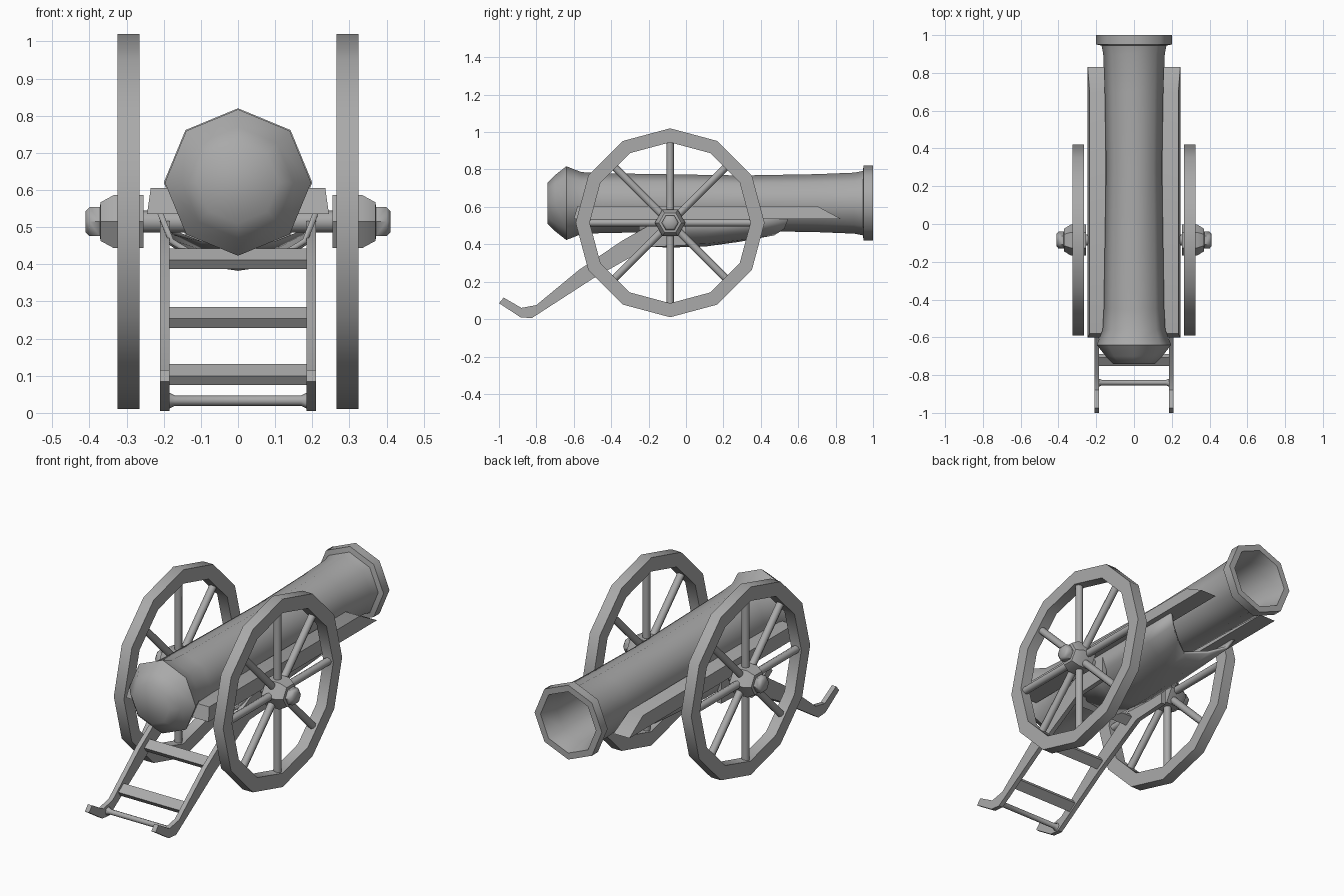
import bpy, bmesh, math
from mathutils import Vector, Matrix

if "Cube" in bpy.data.objects:
    bpy.data.objects.remove(bpy.data.objects["Cube"], do_unlink=True)

grey = bpy.data.materials.new("plain grey")
grey.use_nodes = True
grey.diffuse_color = (0.4, 0.4, 0.4, 1)
grey.node_tree.nodes["Principled BSDF"].inputs["Base Color"].default_value = (0.4, 0.4, 0.4, 1)


def finish(name, bm, angle=50):
    bmesh.ops.recalc_face_normals(bm, faces=bm.faces)
    mesh = bpy.data.meshes.new(name)
    bm.to_mesh(mesh)
    bm.free()
    obj = bpy.data.objects.new(name, mesh)
    bpy.context.collection.objects.link(obj)
    mesh.materials.append(grey)
    bpy.ops.object.select_all(action='DESELECT')
    obj.select_set(True)
    bpy.context.view_layer.objects.active = obj
    bpy.ops.object.shade_smooth_by_angle(angle=math.radians(angle))
    return obj


def lathe(bm, profile, sides, place, closed=False):
    """Turn (distance along axis, radius) points round the local z axis."""
    rings = []
    for d, r in profile:
        rings.append([bm.verts.new(place @ Vector((
            r * math.cos(math.tau * i / sides), r * math.sin(math.tau * i / sides), d)))
            for i in range(sides)])
    pairs = list(zip(rings, rings[1:]))
    if closed:
        pairs.append((rings[-1], rings[0]))
    else:
        bm.faces.new(rings[0])
        bm.faces.new(rings[-1])
    for a, b in pairs:
        for i in range(sides):
            j = (i + 1) % sides
            bm.faces.new((a[i], a[j], b[j], b[i]))


def extrude_side(bm, outline, x0, x1):
    """Solid between x0 and x1 from a (y, z) outline."""
    a = [bm.verts.new((x0, y, z)) for y, z in outline]
    b = [bm.verts.new((x1, y, z)) for y, z in outline]
    bm.faces.new(a)
    bm.faces.new(b)
    for i in range(len(a)):
        j = (i + 1) % len(a)
        bm.faces.new((a[i], a[j], b[j], b[i]))


def rod(bm, start, end, radius, sides=8):
    start, end = Vector(start), Vector(end)
    d = end - start
    place = Matrix.Translation(start) @ d.to_track_quat('Z', 'Y').to_matrix().to_4x4()
    lathe(bm, [(0, radius), (d.length, radius)], sides, place)


AXLE_Y, AXLE_Z = -0.085, 0.515

# Octagonal gun barrel with a hollow bore, lying along y
bm = bmesh.new()
along_y = Matrix.Translation((0, 0, 0.62)) @ Matrix.Rotation(-math.pi / 2, 4, 'X')
lathe(bm, [(-0.74, 0.11), (-0.70, 0.15), (-0.64, 0.197), (-0.56, 0.166), (-0.45, 0.16),
           (0.3, 0.148), (0.7, 0.155), (0.9, 0.163), (0.945, 0.172), (0.95, 0.2),
           (1.0, 0.2), (1.0, 0.165), (0.9, 0.14), (0.2, 0.12)], 8, along_y)
finish("barrel", bm)

for side, s in (("left", 1), ("right", -1)):
    # Local z points outwards, local x points up
    outward = Matrix.Translation((0, AXLE_Y, AXLE_Z)) @ Matrix(
        ((0, 0, s, 0), (0, 1, 0, 0), (1, 0, 0, 0), (0, 0, 0, 1)))

    # Twelve sided wheel rim
    bm = bmesh.new()
    lathe(bm, [(0.265, 0.505), (0.325, 0.505), (0.325, 0.43), (0.265, 0.43)],
          12, outward, closed=True)
    finish(side + "_wheel_rim", bm)

    # Eight spokes
    bm = bmesh.new()
    for i in range(8):
        a = math.tau * i / 8
        c, n = math.cos(a), math.sin(a)
        rod(bm, (s * 0.295, AXLE_Y + 0.05 * c, AXLE_Z + 0.05 * n),
            (s * 0.295, AXLE_Y + 0.44 * c, AXLE_Z + 0.44 * n), 0.02)
    finish(side + "_wheel_spokes", bm)

    # Stepped six sided hub, with corners to the front and back
    bm = bmesh.new()
    turn = Matrix.Rotation(math.pi / 6, 4, 'Z')
    lathe(bm, [(0.255, 0.082), (0.335, 0.082), (0.37, 0.06), (0.372, 0.045),
               (0.40, 0.045), (0.41, 0.033)], 6, outward @ turn)
    finish(side + "_wheel_hub", bm)

    # Carriage rail with a slanted front and slightly sloping outer face
    bm = bmesh.new()
    extrude_side(bm, [(-0.6, 0.535), (0.83, 0.535), (0.7, 0.605), (-0.58, 0.605)],
                 s * 0.15, s * 0.245)
    for v in bm.verts:
        if v.co.z > 0.6 and abs(v.co.x) > 0.2:
            v.co.x = s * 0.235
    finish(side + "_carriage_rail", bm)

    # Trail leg with an upturned foot
    bm = bmesh.new()
    extrude_side(bm, [(0.0, 0.54), (-0.2, 0.5), (-0.34, 0.42), (-0.57, 0.265), (-0.8, 0.075),
                      (-0.88, 0.06), (-0.975, 0.115), (-1.0, 0.085), (-0.885, 0.01),
                      (-0.825, 0.005), (-0.5, 0.215), (-0.2, 0.385), (0.0, 0.395)],
                 s * 0.185, s * 0.21)
    finish(side + "_trail_leg", bm, 35)

# Axle between the hubs
bm = bmesh.new()
rod(bm, (-0.27, AXLE_Y, AXLE_Z), (0.27, AXLE_Y, AXLE_Z), 0.03)
finish("axle", bm)

# Cradle trough under the barrel, shallower towards the front
bm = bmesh.new()
rows = []
for y, bottom, sweep in ((-0.25, 0.4, 0), (-0.1, 0.39, 0), (0.1, 0.395, 0),
                         (0.28, 0.42, 0.06), (0.4, 0.445, 0.14)):
    rows.append([bm.verts.new((x, y + sweep * abs(x) / 0.2, bottom + (0.54 - bottom) * h))
                 for x, h in ((-0.21, 1), (-0.18, 0.45), (-0.1, 0.1), (0, 0),
                              (0.1, 0.1), (0.18, 0.45), (0.21, 1))])
for a, b in zip(rows, rows[1:]):
    for i in range(len(a) - 1):
        bm.faces.new((a[i], a[i + 1], b[i + 1], b[i]))
cradle = finish("cradle", bm)
shell = cradle.modifiers.new("thickness", 'SOLIDIFY')
shell.thickness = 0.015
shell.offset = 0

# Sloping cross planks between the trail legs
for name, y, z in (("upper", -0.27, 0.415), ("middle", -0.5, 0.257), ("lower", -0.72, 0.103)):
    bm = bmesh.new()
    bmesh.ops.create_cube(bm, size=1, matrix=Matrix.Translation((0, y, z))
                          @ Matrix.Rotation(math.radians(35), 4, 'X')
                          @ Matrix.Diagonal((0.38, 0.055, 0.03, 1)))
    finish(name + "_cross_plank", bm)

# Thin rod joining the feet, flared at its ends
bm = bmesh.new()
along_x = Matrix.Translation((0, -0.84, 0.033)) @ Matrix.Rotation(math.pi / 2, 4, 'Y')
lathe(bm, [(-0.195, 0.026), (-0.17, 0.014), (0.17, 0.014), (0.195, 0.026)], 8, along_x)
finish("foot_rod", bm)
